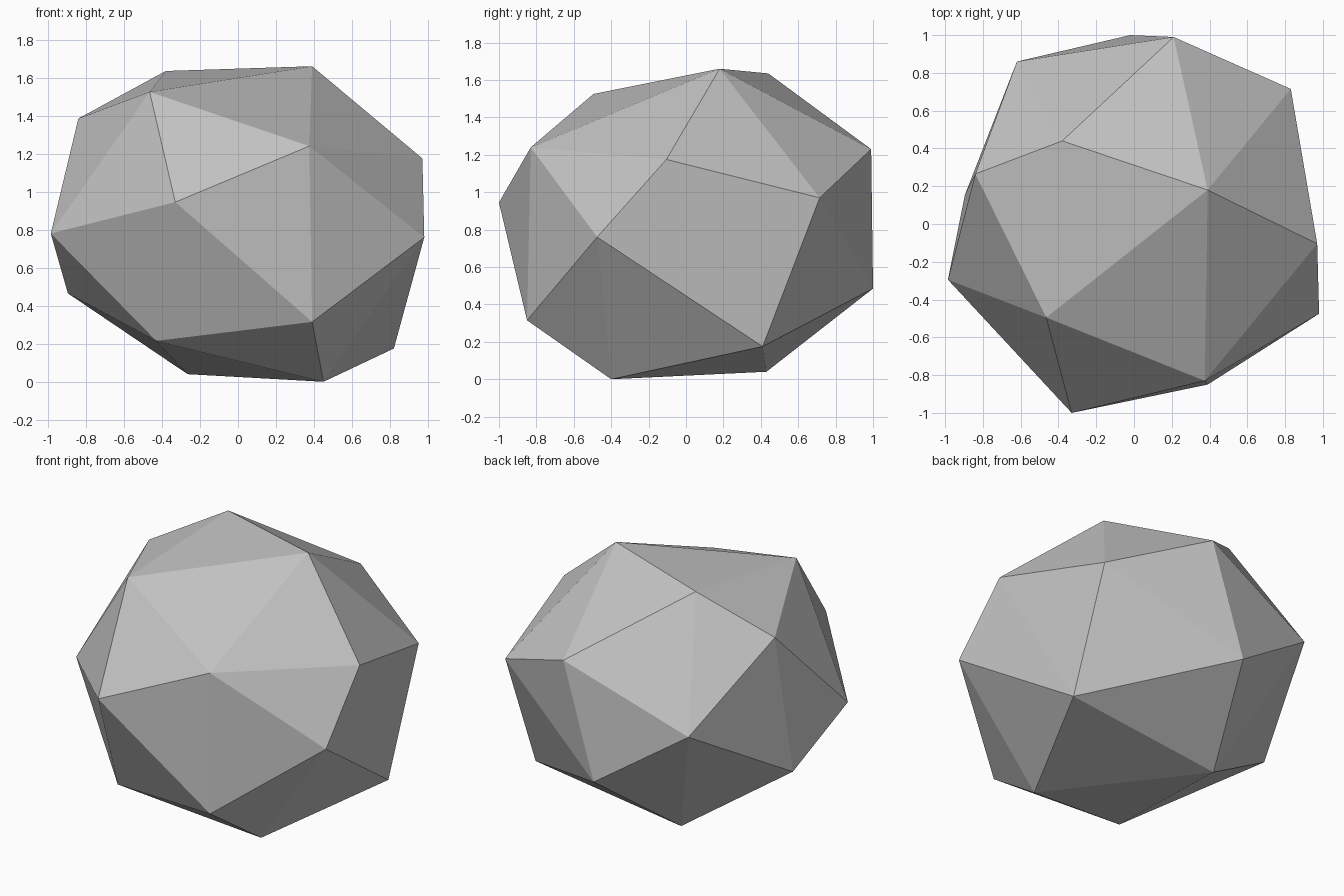
import bpy
import bmesh
from mathutils import Vector

# Remove the default cube if present
default_cube = bpy.data.objects.get("Cube")
if default_cube is not None:
    bpy.data.objects.remove(default_cube, do_unlink=True)


def make_material(name, color):
    material = bpy.data.materials.new(name)
    material.use_nodes = True
    material.diffuse_color = color
    shader = next(n for n in material.node_tree.nodes if n.type == "BSDF_PRINCIPLED")
    shader.inputs["Base Color"].default_value = color
    shader.inputs["Roughness"].default_value = 0.9
    return material


def make_hull(name, corners, material):
    """Wrap a faceted convex skin around the corner points."""
    bm = bmesh.new()
    for corner in corners:
        bm.verts.new(Vector(corner))
    bmesh.ops.convex_hull(bm, input=bm.verts[:])
    bmesh.ops.recalc_face_normals(bm, faces=bm.faces[:])
    for face in bm.faces:
        face.smooth = False
    mesh = bpy.data.meshes.new(name)
    bm.to_mesh(mesh)
    bm.free()
    mesh.materials.append(material)
    rock = bpy.data.objects.new(name, mesh)
    bpy.context.collection.objects.link(rock)
    return rock


# Corners of the boulder, grouped by height
crown = [(-.38, .44, 1.635), (.39, .18, 1.66), (-.465, -.495, 1.525), (-.84, .265, 1.385)]
shoulder = [(.97, -.105, 1.175), (.375, -.83, 1.24), (.21, .99, 1.23), (.83, .715, .97)]
waist = [(-.985, -.295, .78), (-.33, -1, .945), (.98, -.475, .76), (-.62, .86, .89)]
flank = [(-.895, .155, .465), (.39, -.85, .315), (-.02, 1, .485)]
foot = [(-.43, -.65, .215), (.82, .41, .175), (-.265, .43, .04), (.45, -.4, 0)]

# Boulder
stone_grey = make_material("stone_grey", (.55, .55, .55, 1))
make_hull("boulder", crown + shoulder + waist + flank + foot, stone_grey)
